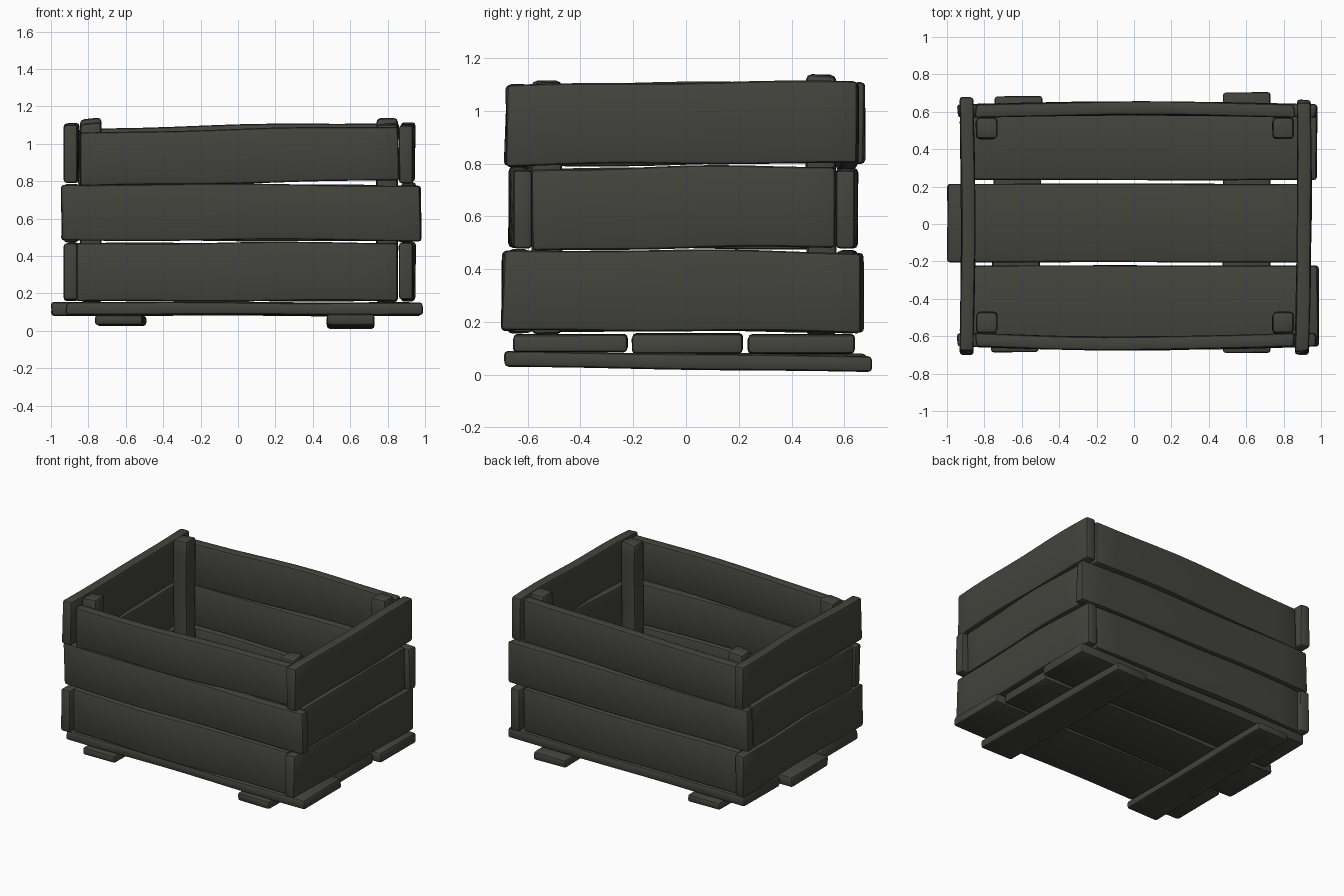
import bpy, bmesh, math, random
from mathutils import Vector

if "Cube" in bpy.data.objects:
    bpy.data.objects.remove(bpy.data.objects["Cube"])

random.seed(4)
wood = bpy.data.materials.new("dark_weathered_wood")
wood.diffuse_color = (0.056, 0.056, 0.047, 1)
wood.use_nodes = True
wood.node_tree.nodes["Principled BSDF"].inputs["Base Color"].default_value = wood.diffuse_color


def plank(name, axis, x, y, z, bow=(0, 0), rise=(0, 0), wave=0.006, bevel=0.016, n=10):
    """Hand-cut board: ranges per axis, bow / rise along the two cross axes."""
    rng = [x, y, z]
    a = "xyz".index(axis)
    u, v = [i for i in range(3) if i != a]
    phase = random.uniform(0, 6.28)
    skew = [[random.uniform(-0.008, 0.008) for _ in range(4)] for _ in range(2)]
    bm = bmesh.new()
    rings = []
    for i in range(n + 1):
        t = i / n
        ring = []
        for k, (su, sv) in enumerate(((0, 0), (1, 0), (1, 1), (0, 1))):
            p = Vector((0, 0, 0))
            p[a] = rng[a][0] + (rng[a][1] - rng[a][0]) * t
            if i in (0, n):
                p[a] += skew[i // n][k]
            arch = math.sin(math.pi * t)
            wob = wave * math.sin(6.5 * t + phase + 1.3 * sv) * math.sin(math.pi * t)
            p[u] = rng[u][su] + bow[0] * arch + rise[0] * (t - 0.5) + wob * 0.5
            p[v] = rng[v][sv] + bow[1] * arch + rise[1] * (t - 0.5) + wob
            ring.append(bm.verts.new(p))
        rings.append(ring)
    for r0, r1 in zip(rings, rings[1:]):
        for k in range(4):
            bm.faces.new((r0[k], r0[(k + 1) % 4], r1[(k + 1) % 4], r1[k]))
    bm.faces.new(rings[0])
    bm.faces.new(rings[-1])
    bmesh.ops.recalc_face_normals(bm, faces=bm.faces)
    edges = [e for e in bm.edges if e.calc_face_angle(0) > 0.7]
    bmesh.ops.bevel(bm, geom=edges, offset=bevel, segments=2, profile=0.5, affect='EDGES')
    me = bpy.data.meshes.new(name)
    bm.to_mesh(me)
    bm.free()
    me.materials.append(wood)
    ob = bpy.data.objects.new(name, me)
    bpy.context.collection.objects.link(ob)
    bpy.ops.object.select_all(action='DESELECT')
    ob.select_set(True)
    bpy.context.view_layer.objects.active = ob
    bpy.ops.object.shade_smooth_by_angle(angle=math.radians(40))


# Skids under the floor
plank("left_skid", 'y', (-0.755, -0.5), (-0.68, 0.68), (0.028, 0.082), rise=(0.02, -0.005), wave=0.002)
plank("right_skid", 'y', (0.475, 0.73), (-0.685, 0.7), (0.02, 0.08), rise=(0, -0.02), wave=0.002)

# Floor boards
plank("floor_board_front", 'x', (-0.92, 0.985), (-0.655, -0.222), (0.085, 0.152), wave=0.004)
plank("floor_board_middle", 'x', (-0.995, 0.93), (-0.205, 0.215), (0.08, 0.154), wave=0.004)
plank("floor_board_back", 'x', (-0.92, 0.98), (0.235, 0.64), (0.08, 0.152), wave=0.004)

# Long walls, three boards each; the middle ones run past the corners
long_rows = [("bottom", (-0.865, 0.855), (0.158, 0.468), 0.0),
             ("middle", (-0.94, 0.975), (0.48, 0.778), -0.005),
             ("top", (-0.85, 0.86), (0.788, 1.075), 0.03)]
for row, xr, zr, up in long_rows:
    plank("front_board_" + row, 'x', xr, (-0.655, -0.583), zr, bow=(-0.02, 0.004), rise=(0, up))
    top = zr[1] + (0.02 if row == "top" else 0)
    plank("back_board_" + row, 'x', xr, (0.568, 0.64), (zr[0], top), bow=(0.014, 0.004), rise=(0, up))

# Short walls; here the top and bottom boards cover the corners
short_rows = [("bottom", (-0.695, 0.67), (0.162, 0.465), -0.012),
              ("middle", (-0.583, 0.568), (0.475, 0.782), 0.01),
              ("top", (-0.685, 0.645), (0.795, 1.105), 0.015)]
for row, yr, zr, up in short_rows:
    plank("right_board_" + row, 'y', (0.865, 0.94), yr, zr, bow=(0.008, 0.006), rise=(0.01, up))
    left = (yr[0], yr[1] + (0.03 if row == "top" else 0))
    plank("left_board_" + row, 'y', (-0.932, -0.858), left, zr, bow=(0.008, 0), rise=(0, up * 0.5))

# Corner posts inside the box
for side, xr in (("left", (-0.845, -0.73)), ("right", (0.74, 0.855))):
    plank("front_post_" + side, 'z', xr, (-0.585, -0.47), (0.15, 1.11), wave=0.003, bevel=0.022)
    plank("back_post_" + side, 'z', xr, (0.455, 0.57), (0.15, 1.135), wave=0.003, bevel=0.022)
